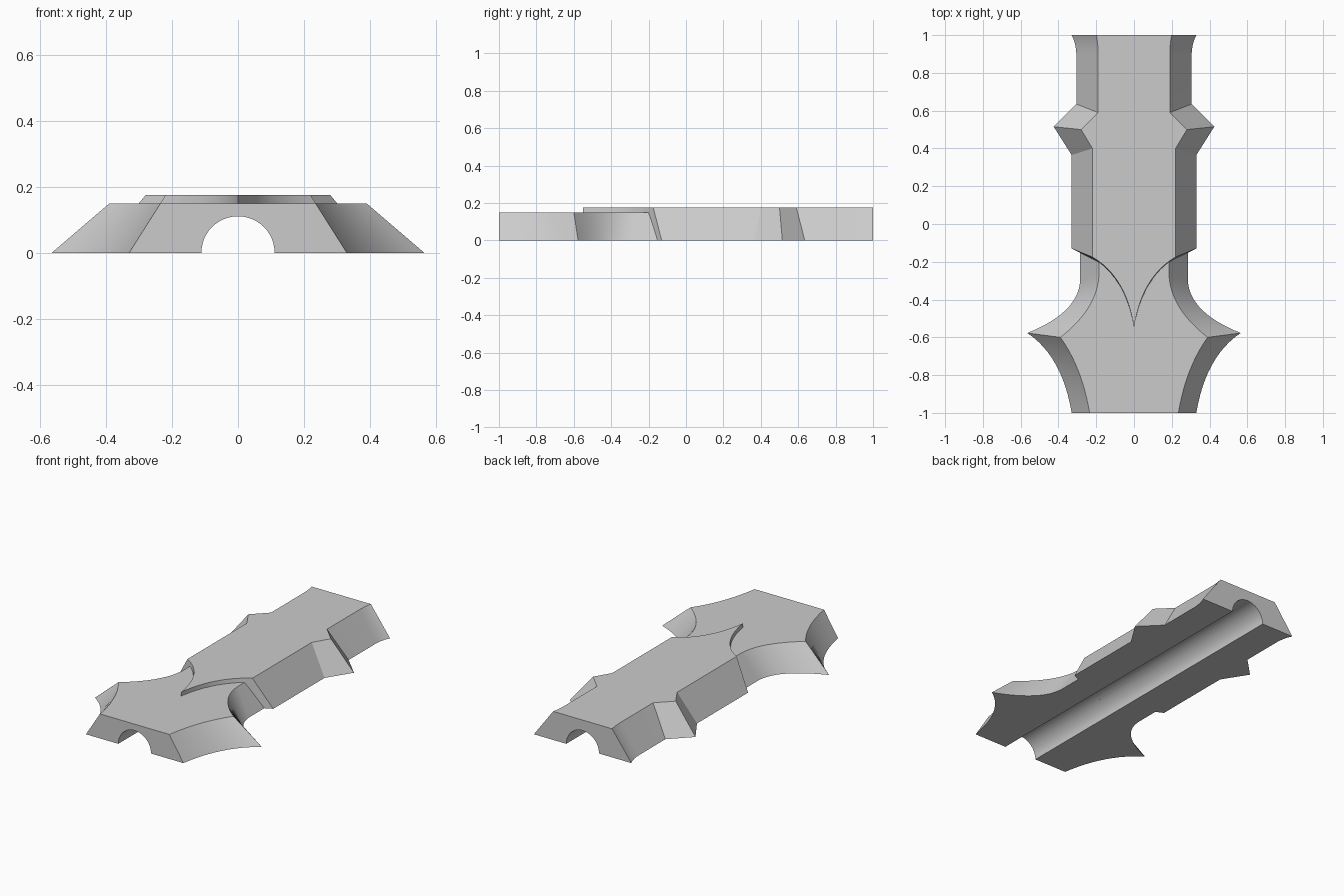
import bpy, bmesh, math
from mathutils import Vector

cube = bpy.data.objects.get("Cube")
if cube:
    bpy.data.objects.remove(cube)

grey = bpy.data.materials.new("plain grey")
grey.use_nodes = True
grey.diffuse_color = (0.6, 0.6, 0.6, 1)
grey.node_tree.nodes["Principled BSDF"].inputs["Base Color"].default_value = (0.6, 0.6, 0.6, 1)


def arc(a, c, b, n=12):
    """Quadratic curve from a to b pulled towards c."""
    a, b, c = Vector(a), Vector(b), Vector(c)
    return [(1 - t) ** 2 * a + 2 * t * (1 - t) * c + t * t * b
            for t in (i / n for i in range(n + 1))]


def mirrored(half):
    """Close a right-hand outline with its reflection across x = 0."""
    half = [Vector(p) for p in half]
    return half + [Vector((-p.x, p.y)) for p in reversed(half) if p.x > 1e-5]


def bevelled_slab(name, bottom, top, height):
    """Solid between two matching outlines, giving sloped flanks."""
    bm = bmesh.new()
    low = [bm.verts.new((p.x, p.y, 0)) for p in mirrored(bottom)]
    high = [bm.verts.new((p.x, p.y, height)) for p in mirrored(top)]
    n = len(low)
    bm.faces.new(low[::-1])
    bm.faces.new(high)
    for i in range(n):
        j = (i + 1) % n
        bm.faces.new((low[i], low[j], high[j], high[i]))
    bmesh.ops.recalc_face_normals(bm, faces=bm.faces)
    mesh = bpy.data.meshes.new(name)
    bm.to_mesh(mesh)
    bm.free()
    mesh.materials.append(grey)
    obj = bpy.data.objects.new(name, mesh)
    bpy.context.collection.objects.link(obj)
    return obj


# Flared front part with pointed wings
front_bottom = (arc((.33, -1), (.38, -.70), (.565, -.577))
                + arc((.565, -.577), (.295, -.47), (.285, -.30))[1:] + [(.285, -.10)])
front_top = (arc((.235, -1), (.275, -.76), (.39, -.60))
             + arc((.39, -.60), (.195, -.45), (.185, -.27))[1:] + [(.185, -.10)])
front = bevelled_slab("flared_front", front_bottom, front_top, .15)

# Raised rear part with pointed tongue and side spurs
rear_bottom = (arc((0, -.55), (.06, -.25), (.33, -.13))
               + [(.33, .365), (.425, .515), (.305, .635)]
               + arc((.305, .90), (.308, .96), (.33, 1), 5))
rear_top = (arc((0, -.55), (.04, -.28), (.22, -.175))
            + [(.22, .40), (.28, .50), (.19, .59)]
            + arc((.19, .90), (.19, .96), (.20, 1), 5))
rear = bevelled_slab("raised_rear", rear_bottom, rear_top, .175)

# Half-round channel along the underside
bpy.ops.mesh.primitive_cylinder_add(vertices=48, radius=.111, depth=2.4,
                                    rotation=(math.pi / 2, 0, 0))
channel = bpy.context.object
channel.name = "channel_cutter"
channel.data.materials.append(grey)
channel.hide_render = True
channel.hide_set(True)

for part in (front, rear):
    cut = part.modifiers.new("channel", 'BOOLEAN')
    cut.operation = 'DIFFERENCE'
    cut.solver = 'EXACT'
    cut.object = channel
    bpy.ops.object.select_all(action='DESELECT')
    part.select_set(True)
    bpy.context.view_layer.objects.active = part
    bpy.ops.object.modifier_apply(modifier=cut.name)
    bpy.ops.object.shade_smooth_by_angle(angle=math.radians(25))
bpy.data.objects.remove(channel)
